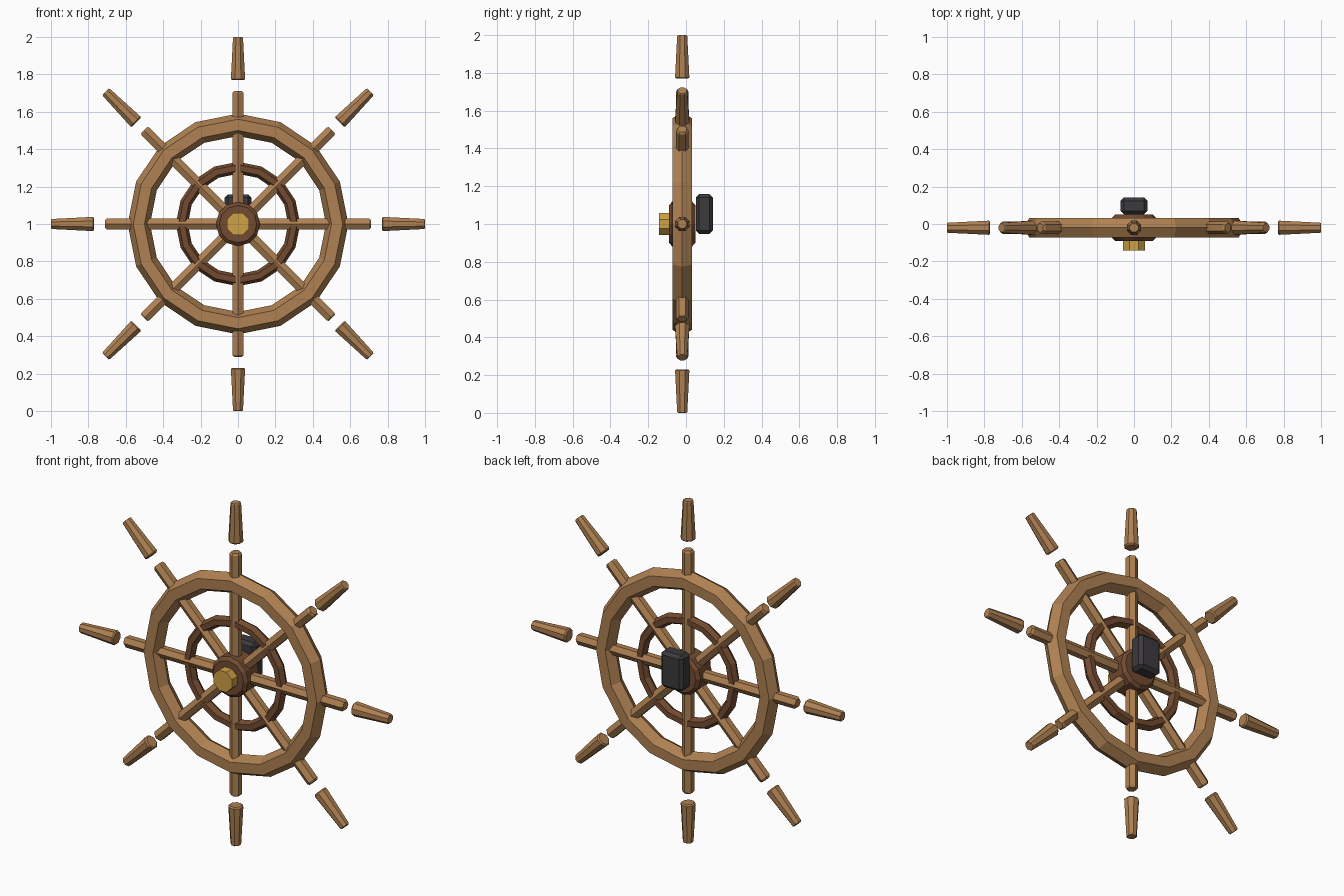
import bpy, bmesh
from math import sin, cos, pi, radians

if "Cube" in bpy.data.objects:
    bpy.data.objects.remove(bpy.data.objects["Cube"])

YC = -0.02  # plane of the wheel


def material(name, rgb):
    m = bpy.data.materials.new(name)
    m.diffuse_color = (*rgb, 1)
    m.use_nodes = True
    m.node_tree.nodes["Principled BSDF"].inputs["Base Color"].default_value = m.diffuse_color
    return m


WOOD = material("light_wood", (0.43, 0.22, 0.085))
DARK = material("dark_wood", (0.17, 0.07, 0.03))
BRASS = material("brass", (0.62, 0.36, 0.06))
IRON = material("iron", (0.045, 0.042, 0.045))


def finish(name, bm, mat, loc, rot):
    bmesh.ops.recalc_face_normals(bm, faces=bm.faces)
    me = bpy.data.meshes.new(name)
    bm.to_mesh(me)
    bm.free()
    me.materials.append(mat)
    ob = bpy.data.objects.new(name, me)
    ob.location, ob.rotation_euler = loc, rot
    bpy.context.collection.objects.link(ob)
    return ob


def revolve(name, profile, sides, mat, rot, phase=0.0, ring=False):
    """Turn (radius, height) points around local z; capped, or closed as a ring."""
    bm = bmesh.new()
    rows = [[bm.verts.new((r * cos(phase + 2 * pi * k / sides),
                           r * sin(phase + 2 * pi * k / sides), h))
             for k in range(sides)] for r, h in profile]
    pairs = list(zip(rows, rows[1:])) + ([(rows[-1], rows[0])] if ring else [])
    for a, b in pairs:
        for k in range(sides):
            j = (k + 1) % sides
            bm.faces.new((a[k], a[j], b[j], b[k]))
    if not ring:
        bm.faces.new(rows[0])
        bm.faces.new(rows[-1])
    return finish(name, bm, mat, (0, YC, 1), rot)


def hex_section(major, minor):
    return [(major + minor * cos(i * pi / 3), minor * sin(i * pi / 3)) for i in range(6)]


FACING = (pi / 2, 0, 0)  # local z points to the front

# Rims
revolve("outer_rim", hex_section(0.53, 0.06), 16, WOOD, FACING, ring=True)
revolve("inner_rim", hex_section(0.30, 0.032), 16, DARK, FACING, ring=True)

# Hub and brass cap
revolve("hub", [(0.10, -0.07), (0.118, -0.053), (0.118, 0.053), (0.10, 0.07)],
        12, DARK, FACING)
revolve("hub_cap", [(0.064, 0.05), (0.064, 0.122)], 8, BRASS, FACING, pi / 8)

# Eight spokes, each with a separate tapered grip
for i in range(8):
    turn = (0, radians(45 * i), 0)
    revolve(f"spoke_{i}", [(0.034, 0.03), (0.034, 0.70), (0.026, 0.71)],
            6, WOOD, turn, pi / 2)
    revolve(f"handle_{i}", [(0.034, 0.769), (0.041, 0.776), (0.029, 0.995), (0.025, 1.0)],
            8, WOOD, turn, pi / 8)

# Mounting block behind the hub
bm = bmesh.new()
bmesh.ops.create_cube(bm, size=1)
bmesh.ops.scale(bm, vec=(0.144, 0.09, 0.212), verts=bm.verts)
bmesh.ops.bevel(bm, geom=bm.edges[:], offset=0.018, segments=1, affect='EDGES')
finish("mounting_block", bm, IRON, (0, 0.097, 1.053), (0, 0, 0))
